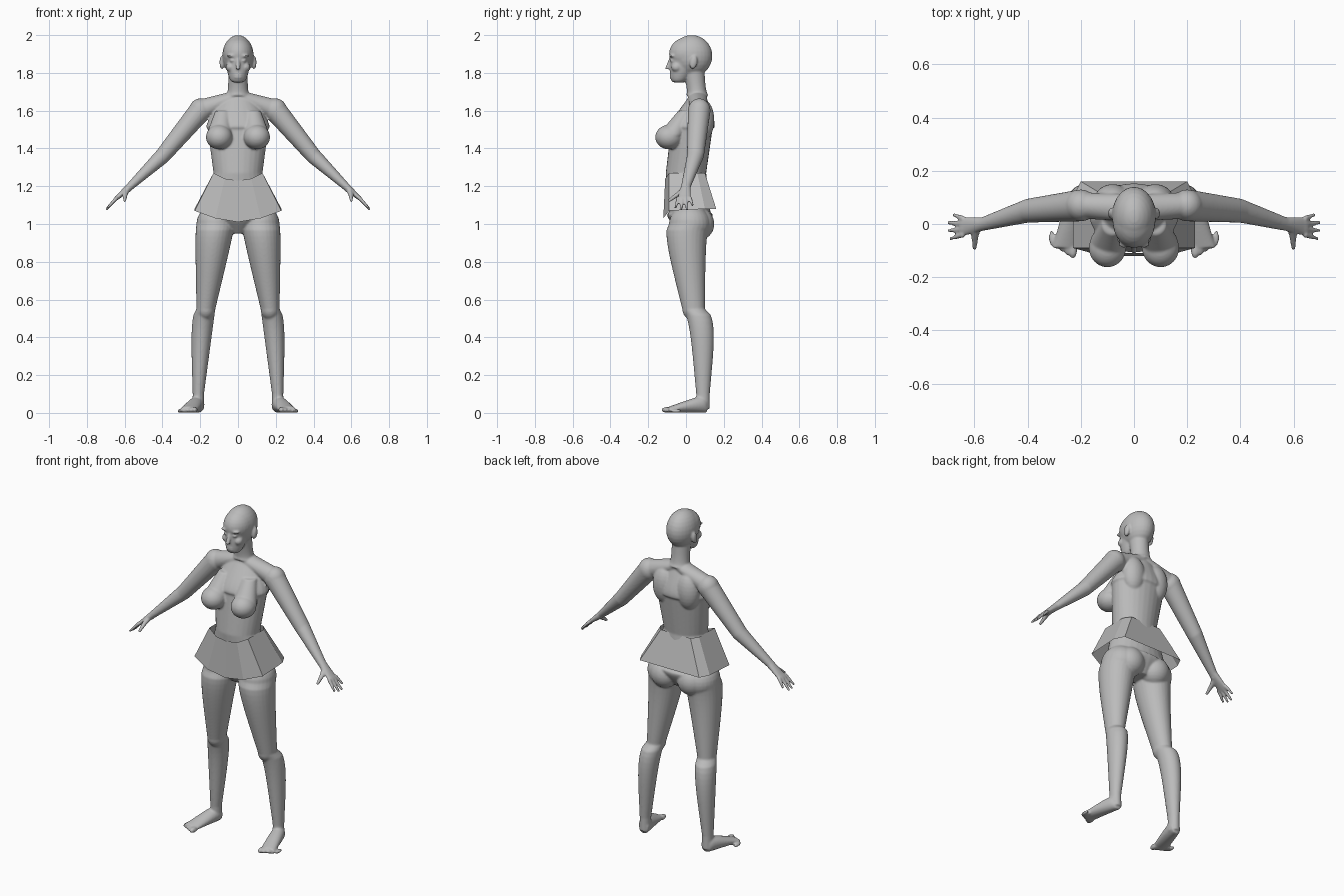
import bpy
import bmesh
import math
from mathutils import Matrix, Vector

default_cube = bpy.data.objects.get("Cube")
if default_cube:
    bpy.data.objects.remove(default_cube, do_unlink=True)

AXIS_X = Vector((1, 0, 0))
AXIS_Y = Vector((0, 1, 0))
AXIS_Z = Vector((0, 0, 1))
ARM_UP = (AXIS_X + AXIS_Z).normalized()
THUMB_UP = (AXIS_Z - AXIS_Y).normalized()
SEGMENTS = 28
STEPS = 14

# Joints of the centre line and of the left side
CROTCH = Vector((0, .03, .95))
PELVIS = Vector((0, .02, 1.06))
WAIST = Vector((0, 0, 1.27))
CHEST = Vector((0, .03, 1.5))
COLLAR = Vector((0, .06, 1.68))
SKULL = Vector((0, .03, 1.89))
SHOULDER = Vector((.2, .07, 1.6))
ELBOW = Vector((.4, .05, 1.36))
WRIST = Vector((.57, 0, 1.2))
KNUCKLES = Vector((.65, -.01, 1.13))
HIP = Vector((.12, .02, 1))
KNEE = Vector((.17, .04, .55))
ANKLE = Vector((.21, .09, .1))


def make_material(name, colour):
    material = bpy.data.materials.new(name)
    material.use_nodes = True
    material.diffuse_color = colour
    material.node_tree.nodes["Principled BSDF"].inputs["Base Color"].default_value = colour
    return material


def make_object(name, bm, material):
    bmesh.ops.recalc_face_normals(bm, faces=bm.faces)
    mesh = bpy.data.meshes.new(name)
    bm.to_mesh(mesh)
    bm.free()
    mesh.materials.append(material)
    obj = bpy.data.objects.new(name, mesh)
    bpy.context.collection.objects.link(obj)
    return obj


def bridge(bm, lower, upper):
    """Join two closed rings of vertices with quads."""
    count = len(lower)
    for i in range(count):
        j = (i + 1) % count
        bm.faces.new((lower[i], lower[j], upper[j], upper[i]))


def limb(bm, start, end, start_size, end_size, bulge=0, bow=(0, 0, 0), across=AXIS_X, up=AXIS_Y):
    """Closed tapered tube; bulge thickens it and bow bends it, most near the start."""
    start, end, bow = Vector(start), Vector(end), Vector(bow)
    start_size, end_size = Vector(start_size), Vector(end_size)
    rings = []
    for step in range(STEPS + 1):
        t = step / STEPS
        swell = math.sin(math.pi * math.sqrt(t))
        centre = start.lerp(end, t) + bow * swell
        wide, tall = start_size.lerp(end_size, t) + Vector((bulge, bulge)) * swell
        ring = []
        for i in range(SEGMENTS):
            angle = math.tau * i / SEGMENTS
            offset = across * (wide * math.cos(angle)) + up * (tall * math.sin(angle))
            ring.append(bm.verts.new(centre + offset))
        rings.append(ring)
    for lower, upper in zip(rings, rings[1:]):
        bridge(bm, lower, upper)
    bm.faces.new(rings[0])
    bm.faces.new(rings[-1])


def ellipsoid(bm, centre, radii, tilt=0):
    matrix = (Matrix.Translation(centre) @ Matrix.Rotation(tilt, 4, "X")
              @ Matrix.Diagonal((*radii, 1)))
    bmesh.ops.create_uvsphere(bm, u_segments=SEGMENTS, v_segments=STEPS, radius=1, matrix=matrix)


def add_torso(bm):
    hip_size, waist_size, chest_size = (.19, .11), (.13, .107), (.16, .11)
    limb(bm, PELVIS, CROTCH, hip_size, (.05, .06), bulge=.02)
    limb(bm, PELVIS, WAIST, hip_size, waist_size)
    limb(bm, WAIST, CHEST, waist_size, chest_size)
    limb(bm, CHEST, COLLAR, chest_size, (.07, .04), bulge=.02)
    # Trapezius and shoulder blade
    limb(bm, COLLAR, SHOULDER, (.05, .03), (.05, .06), across=AXIS_Y, up=AXIS_Z)
    ellipsoid(bm, (.08, .09, 1.55), (.07, .06, .11))
    # Chest and seat
    ellipsoid(bm, (.1, -.09, 1.46), (.07, .073, .065))
    limb(bm, (.08, 0, 1.6), (.1, -.08, 1.47), (.04, .04), (.068, .07))
    ellipsoid(bm, (.09, .07, 1), (.085, .08, .085))


def add_head(bm):
    # Neck
    limb(bm, COLLAR, SKULL, (.065, .06), (.055, .065), bulge=-.01)
    # Skull, forehead and face
    forehead = Vector((0, .01, 1.9))
    ellipsoid(bm, SKULL, (.083, .11, .11))
    ellipsoid(bm, forehead, (.08, .1, .09))
    limb(bm, (0, -.04, 1.75), forehead, (.03, .03), (.075, .095), bulge=.01)
    # Nose
    limb(bm, (0, -.08, 1.88), (0, -.1, 1.82), (.008, .008), (.014, .012))
    # Lips, eye, brow, cheek and ear
    for height in (1.776, 1.788):
        ellipsoid(bm, (0, -.075, height), (.023, .013, .006))
    ellipsoid(bm, (.03, -.073, 1.865), (.014, .012, .008))
    ellipsoid(bm, (.035, -.075, 1.89), (.025, .015, .007))
    ellipsoid(bm, (.04, -.05, 1.83), (.025, .028, .025))
    ellipsoid(bm, (.085, .04, 1.855), (.013, .02, .036), tilt=-.2)


def add_arm(bm):
    elbow_size, wrist_size = (.045, .042), (.026, .021)
    axes = {"across": AXIS_Y, "up": ARM_UP}
    ellipsoid(bm, SHOULDER, (.06, .06, .065))
    limb(bm, SHOULDER, ELBOW, (.06, .06), elbow_size, **axes)
    limb(bm, ELBOW, WRIST, elbow_size, wrist_size, **axes)
    limb(bm, WRIST, KNUCKLES, wrist_size, (.038, .01), **axes)
    # Fingers fan out from the knuckles
    down_hand = AXIS_X - AXIS_Z * 1.1
    for i, length in enumerate((.05, .06, .06, .04)):
        place = i - 1.5
        base = KNUCKLES + AXIS_Y * place * .02 - down_hand * .01
        tip = base + down_hand * length + AXIS_Y * place * .01
        limb(bm, base, tip, (.011, .011), (.007, .007), **axes)
    # Thumb
    limb(bm, (.58, -.01, 1.18), (.6, -.095, 1.12), (.018, .016), (.008, .008),
         bow=(.01, 0, 0), up=THUMB_UP)


def add_leg(bm):
    knee_size, ankle_size = (.05, .06), (.03, .036)
    limb(bm, HIP, KNEE, (.1, .11), knee_size, bulge=.005, bow=(0, -.02, 0))
    limb(bm, KNEE, ANKLE, knee_size, ankle_size, bulge=.01, bow=(.01, .03, 0))
    # Hip crest, kneecap and heel
    ellipsoid(bm, HIP, (.1, .11, .1))
    ellipsoid(bm, KNEE, (.05, .06, .06))
    limb(bm, ANKLE, ANKLE - AXIS_Z * .08, ankle_size, ankle_size)
    # Foot
    limb(bm, (.21, .11, .04), (.262, -.09, .017), (.03, .04), (.046, .016),
         bulge=.007, bow=(0, 0, .008), up=AXIS_Z)
    # Toes get smaller and shorter outwards
    for i in range(5):
        radius = .016 - .0015 * i
        ellipsoid(bm, (.23 + .02 * i, -.1 + .012 * i, radius), (radius, .03, radius))


def build_body(material):
    bm = bmesh.new()
    for add_part in (add_torso, add_head, add_arm, add_leg):
        add_part(bm)
    body = make_object("body", bm, material)
    # Mirror the paired parts, then fuse everything into one skin
    mirror = body.modifiers.new("mirror", "MIRROR")
    mirror.use_mirror_merge = False
    fuse = body.modifiers.new("fuse", "REMESH")
    fuse.mode = "VOXEL"
    fuse.voxel_size = .0055
    fuse.use_smooth_shade = True
    soften = body.modifiers.new("soften", "SMOOTH")
    soften.factor = .5
    soften.iterations = 6


def build_skirt(material):
    # Left half outlines from front to back
    hem = [(0, -.12, 1.01), (.12, -.12, 1.03), (.23, -.09, 1.07), (.23, .1, 1.08), (.2, .16, 1.08)]
    waistband = [(0, -.11, 1.23), (.07, -.11, 1.24), (.13, -.09, 1.27), (.13, .06, 1.27), (.1, .1, 1.27)]
    bm = bmesh.new()
    rings = []
    for half in (hem, waistband):
        other_half = [(-x, y, z) for x, y, z in reversed(half[1:])]
        rings.append([bm.verts.new(point) for point in half + other_half])
    bridge(bm, *rings)
    make_object("skirt", bm, material)


grey = make_material("plain grey", (.5, .5, .5, 1))
build_body(grey)
build_skirt(grey)
